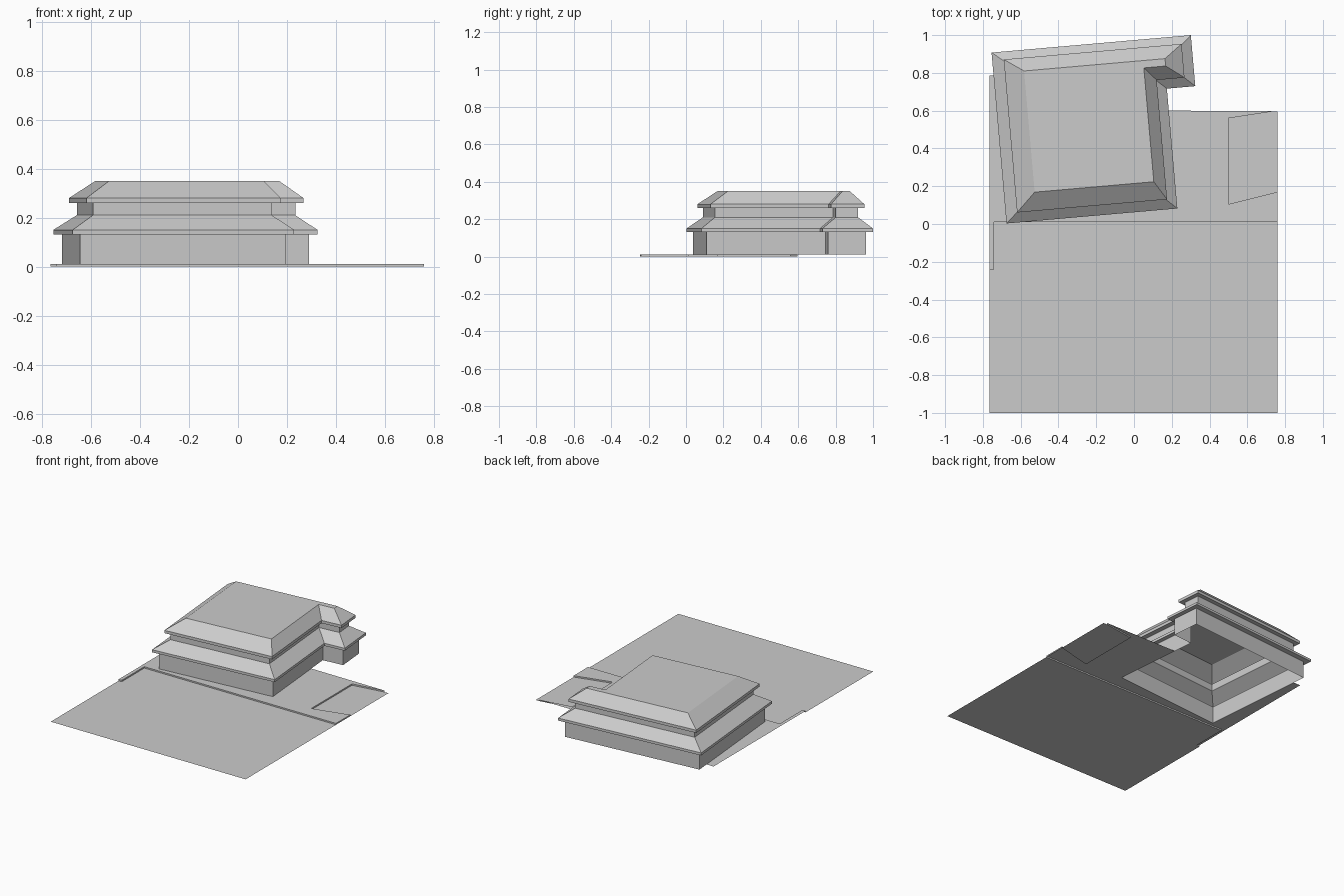
import bpy, bmesh, math
from mathutils import Matrix, Vector

cube = bpy.data.objects.get("Cube")
if cube:
    bpy.data.objects.remove(cube, do_unlink=True)

# One plain grey for everything
grey = bpy.data.materials.new("plain grey")
grey.use_nodes = True
colour = (0.6, 0.6, 0.6, 1)
grey.diffuse_color = colour
grey.node_tree.nodes["Principled BSDF"].inputs["Base Color"].default_value = colour

CURB = 0.01
WIDTH, MAIN, LENGTH, WING = 1.059, 0.908, 0.908, 0.271
place = Matrix.Translation((-0.675, 0.003, 0)) @ Matrix.Rotation(math.radians(5), 4, "Z")


def site(u, v, z=0.0):
    """Point in the turned frame of the building."""
    return place @ Vector((u, v, z))


def finish(name, bm):
    mesh = bpy.data.meshes.new(name)
    bm.to_mesh(mesh)
    bm.free()
    mesh.materials.append(grey)
    obj = bpy.data.objects.new(name, mesh)
    bpy.context.collection.objects.link(obj)
    return obj


def l_outline(z, west, south, east, wing_south, wing_east, north):
    """L-shaped eave outline with each side moved inward."""
    x1, x2 = MAIN - east, WIDTH - wing_east
    y1, y2 = LENGTH - WING + wing_south, LENGTH - north
    flat = [(west, south), (x1, south), (x1, y1), (x2, y1), (x2, y2), (west, y2)]
    return [site(u, v, z) for u, v in flat]


def loft(name, rings, cap=False):
    bm = bmesh.new()
    loops = [[bm.verts.new(p) for p in ring] for ring in rings]
    for low, high in zip(loops, loops[1:]):
        for i in range(len(low)):
            j = (i + 1) % len(low)
            bm.faces.new((low[i], low[j], high[j], high[i]))
    if cap:
        bm.faces.new(loops[-1])
    return finish(name, bm)


# Inward offsets: west, south, east, wing south, wing east, north
wall = (0.033, 0.031, 0.031, 0.033, 0.031, 0.036)
eave = (0,) * 6
upper_wall = (0.09, 0.08, 0.085, 0.078, 0.084, 0.073)
upper_eave = (0.061, 0.053, 0.05, 0.05, 0.053, 0.042)
crown = (0.163, 0.152, 0.112, 0.12, 0.147, 0.112)


def tier(*steps):
    return [l_outline(z, *inset) for z, inset in steps]


# Building, open underneath
loft("lower_walls", tier((CURB, wall), (0.132, wall)))
loft("lower_roof", tier((0.132, wall), (0.132, eave), (0.15, eave), (0.21, upper_wall)))
loft("upper_walls", tier((0.21, upper_wall), (0.26, upper_wall)))
loft("upper_roof", tier((0.26, upper_wall), (0.26, upper_eave), (0.28, upper_eave),
                        (0.35, crown)), cap=True)


def sheet(name, points, z):
    bm = bmesh.new()
    bm.faces.new([bm.verts.new((p[0], p[1], z)) for p in points])
    return finish(name, bm)


# Shared ground corners
X0, X1, STEP = -0.765, 0.76, -0.74
kerb = [(X0, -0.245), (STEP, -0.24), (STEP, 0.01), (X1, 0.01)]
bay = [(X1, 0.17), (0.5, 0.105), (0.5, 0.56), (0.73, 0.595)]

sheet("lower_ground", [(X0, -1), (X1, -1)] + kerb[::-1], 0)
sheet("sunken_bay", [bay[1], bay[0], (X1, 0.595), bay[3], bay[2]], 0)

# Raised pavement that stops at the building walls
x_east = MAIN - wall[2]
against_walls = [site(x_east, 0.523), site(x_east, wall[1]),
                 site(wall[0], wall[1]), site(wall[0], 0.782)]
edge = kerb + bay + [(0.73, 0.597)]
pavement = edge + [(p.x, p.y) for p in against_walls] + [(X0, 0.785)]
sheet("raised_pavement", pavement, CURB)

# Kerb faces along the free edges of the pavement
bm = bmesh.new()
for a, b in zip(edge, edge[1:]):
    corners = [(*a, 0), (*b, 0), (*b, CURB), (*a, CURB)]
    bm.faces.new([bm.verts.new(c) for c in corners])
finish("kerb_faces", bm)
